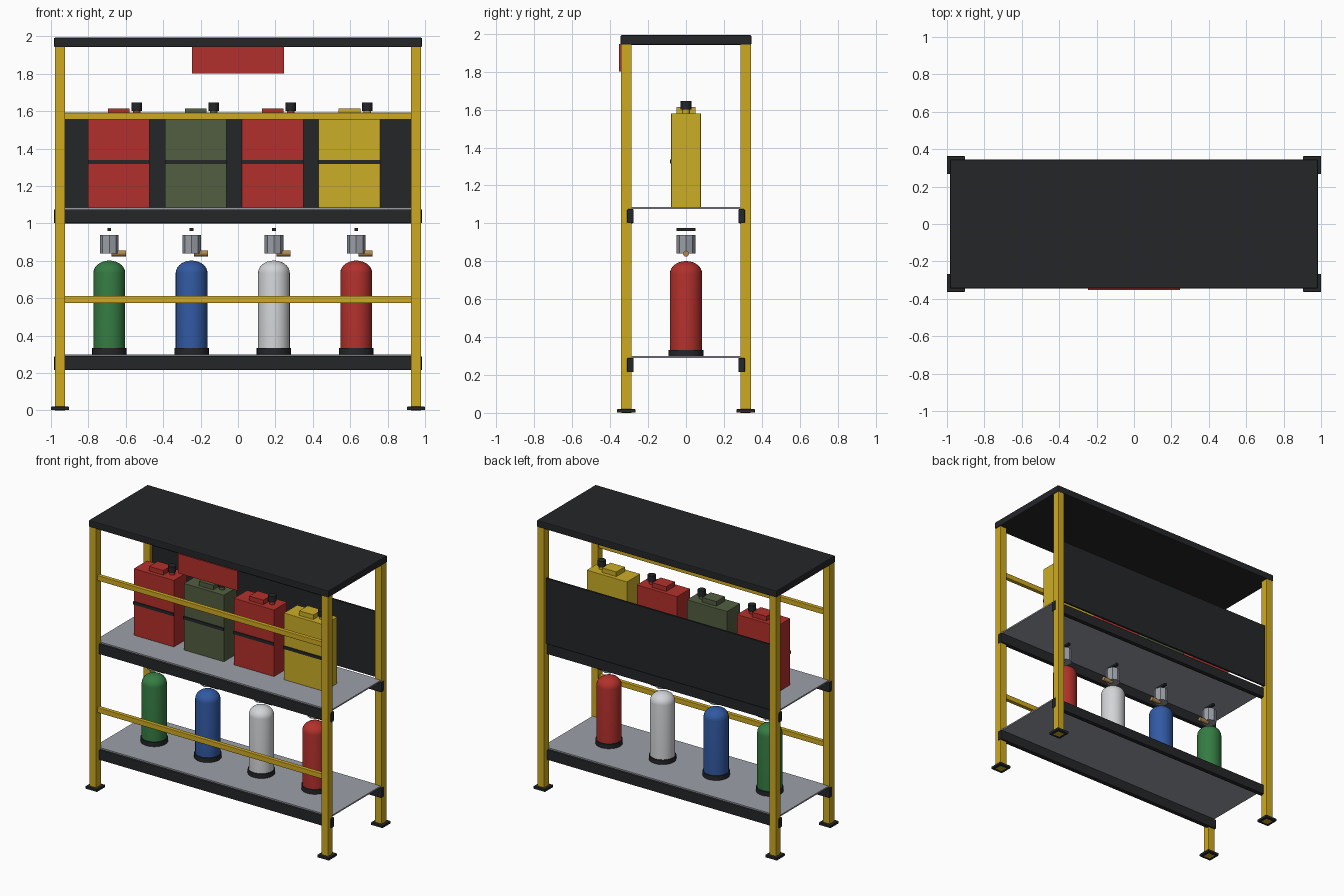
import bpy, bmesh, math

if "Cube" in bpy.data.objects:
    bpy.data.objects.remove(bpy.data.objects["Cube"])


def mat(name, r, g, b):
    m = bpy.data.materials.new(name)
    m.diffuse_color = (r, g, b, 1)
    m.use_nodes = True
    m.node_tree.nodes["Principled BSDF"].inputs["Base Color"].default_value = m.diffuse_color
    return m


YELLOW = mat("frame_yellow", 0.62, 0.40, 0.015)
DARK = mat("charcoal", 0.018, 0.019, 0.022)
RED = mat("red", 0.45, 0.03, 0.025)
OLIVE = mat("olive", 0.085, 0.11, 0.05)
CAN_YELLOW = mat("can_yellow", 0.6, 0.42, 0.02)
GREEN = mat("green", 0.035, 0.2, 0.055)
BLUE = mat("blue", 0.03, 0.1, 0.36)
WHITE = mat("white", 0.65, 0.66, 0.68)
STEEL = mat("steel", 0.33, 0.35, 0.39)
BRASS = mat("brass", 0.45, 0.25, 0.08)


def add_object(name, bm, material):
    bmesh.ops.recalc_face_normals(bm, faces=bm.faces)
    me = bpy.data.meshes.new(name)
    bm.to_mesh(me)
    bm.free()
    me.materials.append(material)
    ob = bpy.data.objects.new(name, me)
    bpy.context.collection.objects.link(ob)
    return ob


def box(name, x, y, z, material, bevel=0.0):
    """Box from (min, max) pairs."""
    bm = bmesh.new()
    bmesh.ops.create_cube(bm, size=1)
    for v in bm.verts:
        v.co = [lo + (c + 0.5) * (hi - lo) for c, (lo, hi) in zip(v.co, (x, y, z))]
    ob = add_object(name, bm, material)
    if bevel:
        mod = ob.modifiers.new("bevel", 'BEVEL')
        mod.width, mod.segments = bevel, 2
    return ob


def around(c, half):
    return (c - half, c + half)


def lathe(name, profile, loc, material, sides=24, smooth=True, axis='Z'):
    """Spin an (r, z) profile that starts and ends on the axis."""
    bm = bmesh.new()
    vs = [bm.verts.new((r, 0, z)) for r, z in profile]
    es = [bm.edges.new(p) for p in zip(vs, vs[1:])]
    bmesh.ops.spin(bm, geom=vs + es, cent=(0, 0, 0), axis=(0, 0, 1),
                   angle=2 * math.pi, steps=sides)
    bmesh.ops.remove_doubles(bm, verts=bm.verts, dist=1e-5)
    ob = add_object(name, bm, material)
    ob.location = loc
    if axis == 'X':
        ob.rotation_euler[1] = math.pi / 2
    if smooth:
        bpy.ops.object.select_all(action='DESELECT')
        ob.select_set(True)
        bpy.context.view_layer.objects.active = ob
        bpy.ops.object.shade_smooth_by_angle(angle=math.radians(35))
    return ob


def cylinder(name, r, h, loc, material, **kw):
    return lathe(name, [(0, 0), (r, 0), (r, h), (0, h)], loc, material, **kw)


# Corner posts with foot plates
for sx, side in ((-1, "left"), (1, "right")):
    for sy, end in ((-1, "front"), (1, "back")):
        px, py = 0.952 * sx, 0.315 * sy
        box(f"{end}_{side}_post", around(px, 0.0275), around(py, 0.0275),
            (0, 1.95), YELLOW, 0.003)
        box(f"{end}_{side}_foot", around(px, 0.048), around(py, 0.048),
            (0.001, 0.02), DARK, 0.003)

# Shelves: two beams and a deck each
for top, level in ((0.30, "lower"), (1.085, "upper")):
    for sy, end in ((-1, "front"), (1, "back")):
        box(f"{level}_{end}_beam", (-0.984, 0.984), around(0.294 * sy, 0.0175),
            (top - 0.085, top - 0.01), DARK, 0.006)
    box(f"{level}_deck", (-0.97, 0.97), (-0.295, 0.295), (top - 0.01, top), STEEL)

# Front rails, back panel, roof and sign plate
for z, level in ((0.593, "lower"), (1.573, "upper")):
    box(f"{level}_front_rail", (-0.94, 0.94), around(-0.315, 0.015),
        around(z, 0.019), YELLOW, 0.003)
box("back_panel", (-0.93, 0.93), (0.311, 0.325), (1.085, 1.57), DARK)
box("roof", (-0.984, 0.984), (-0.345, 0.345), (1.942, 1.993), DARK, 0.006)
box("sign_plate", (-0.245, 0.245), (-0.353, -0.341), (1.80, 1.945), RED)

# Fuel cans on the upper shelf
for i, colour in enumerate((RED, OLIVE, RED, CAN_YELLOW)):
    cx, n = -0.637 + 0.411 * i, f"can_{i + 1}"
    box(n + "_body", around(cx, 0.165), around(0, 0.078), (1.085, 1.58), colour, 0.002)
    box(n + "_handle", around(cx, 0.058), around(0, 0.05), (1.575, 1.614), colour)
    box(n + "_band", around(cx, 0.165), (-0.085, -0.07), (1.316, 1.338), DARK)
    cylinder(n + "_neck", 0.02, 0.03, (cx + 0.096, 0, 1.575), colour, sides=16)
    cylinder(n + "_cap", 0.028, 0.045, (cx + 0.096, 0, 1.60), DARK, sides=16)

# Gas cylinders on the lower shelf
dome = [(0.085 * math.cos(a), 0.735 + 0.066 * math.sin(a))
        for a in (math.pi / 2 * k / 7 for k in range(7))]
for i, colour in enumerate((GREEN, BLUE, WHITE, RED)):
    cx, n = -0.688 + 0.44 * i, f"cylinder_{i + 1}"
    lathe(n + "_body", [(0, 0.302), (0.085, 0.302)] + dome + [(0, 0.801)],
          (cx, 0, 0), colour, sides=28)
    cylinder(n + "_base_ring", 0.092, 0.033, (cx, 0, 0.30), DARK, sides=28)
    cylinder(n + "_valve", 0.05, 0.098, (cx, 0, 0.84), STEEL, sides=8, smooth=False)
    cylinder(n + "_outlet", 0.016, 0.075, (cx + 0.013, 0, 0.84), BRASS,
             sides=12, axis='X')
    box(n + "_valve_lever", around(cx, 0.01), around(0, 0.05), (0.96, 0.976), DARK)
